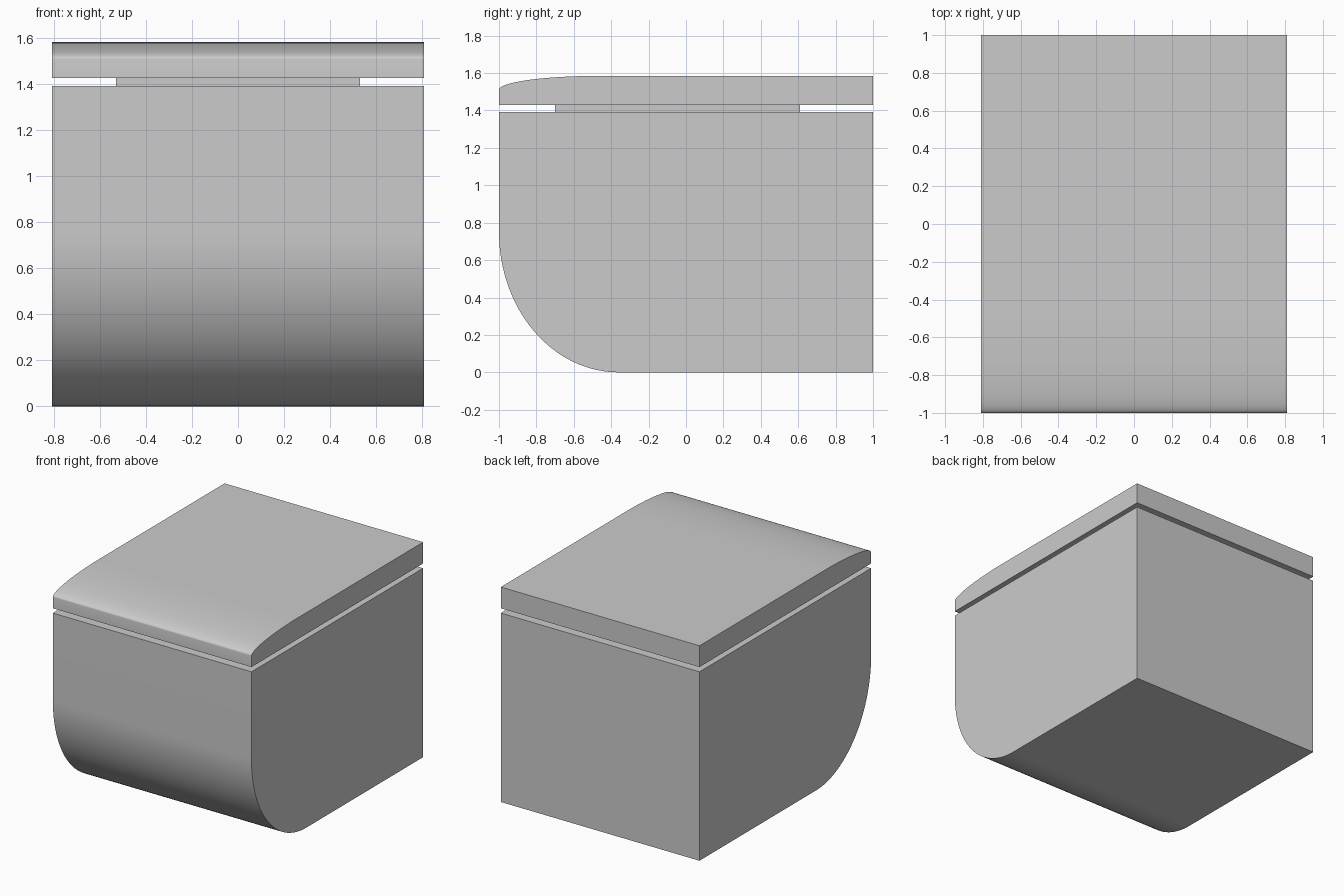
import bpy, bmesh, math

if "Cube" in bpy.data.objects:
    bpy.data.objects.remove(bpy.data.objects["Cube"])

HALF_W = 0.81


def extrude_profile(name, profile, half_w):
    """Extrude a (y, z) outline across x, symmetric about x = 0."""
    bm = bmesh.new()
    face = bm.faces.new([bm.verts.new((-half_w, y, z)) for y, z in profile])
    res = bmesh.ops.extrude_face_region(bm, geom=[face])
    moved = [v for v in res["geom"] if isinstance(v, bmesh.types.BMVert)]
    bmesh.ops.translate(bm, verts=moved, vec=(2 * half_w, 0, 0))
    bmesh.ops.recalc_face_normals(bm, faces=bm.faces)
    mesh = bpy.data.meshes.new(name)
    bm.to_mesh(mesh)
    bm.free()
    obj = bpy.data.objects.new(name, mesh)
    bpy.context.collection.objects.link(obj)
    bpy.ops.object.select_all(action='DESELECT')
    obj.select_set(True)
    bpy.context.view_layer.objects.active = obj
    bpy.ops.object.shade_smooth_by_angle(angle=math.radians(30))
    return obj


def arc(cy, cz, ry, rz, start, end, n=32):
    """Elliptical arc points in the (y, z) plane, angles in degrees."""
    angles = [math.radians(start + (end - start) * i / n) for i in range(n + 1)]
    return [(cy + ry * math.cos(a), cz + rz * math.sin(a)) for a in angles]


# Body: block with a large rounded lower front edge
extrude_profile("body", arc(-0.36, 0.75, 0.64, 0.75, 180, 270)
                + [(1, 0), (1, 1.393), (-1, 1.393)], HALF_W)

# Inset spacer that leaves a shadow gap under the lid
extrude_profile("spacer", [(-0.70, 1.38), (0.61, 1.38), (0.61, 1.44), (-0.70, 1.44)], 0.53)

# Lid: slab with a softly curved upper front edge
extrude_profile("lid", [(-1, 1.428), (1, 1.428), (1, 1.585)]
                + arc(-0.46, 1.51, 0.54, 0.075, 90, 180), HALF_W)
